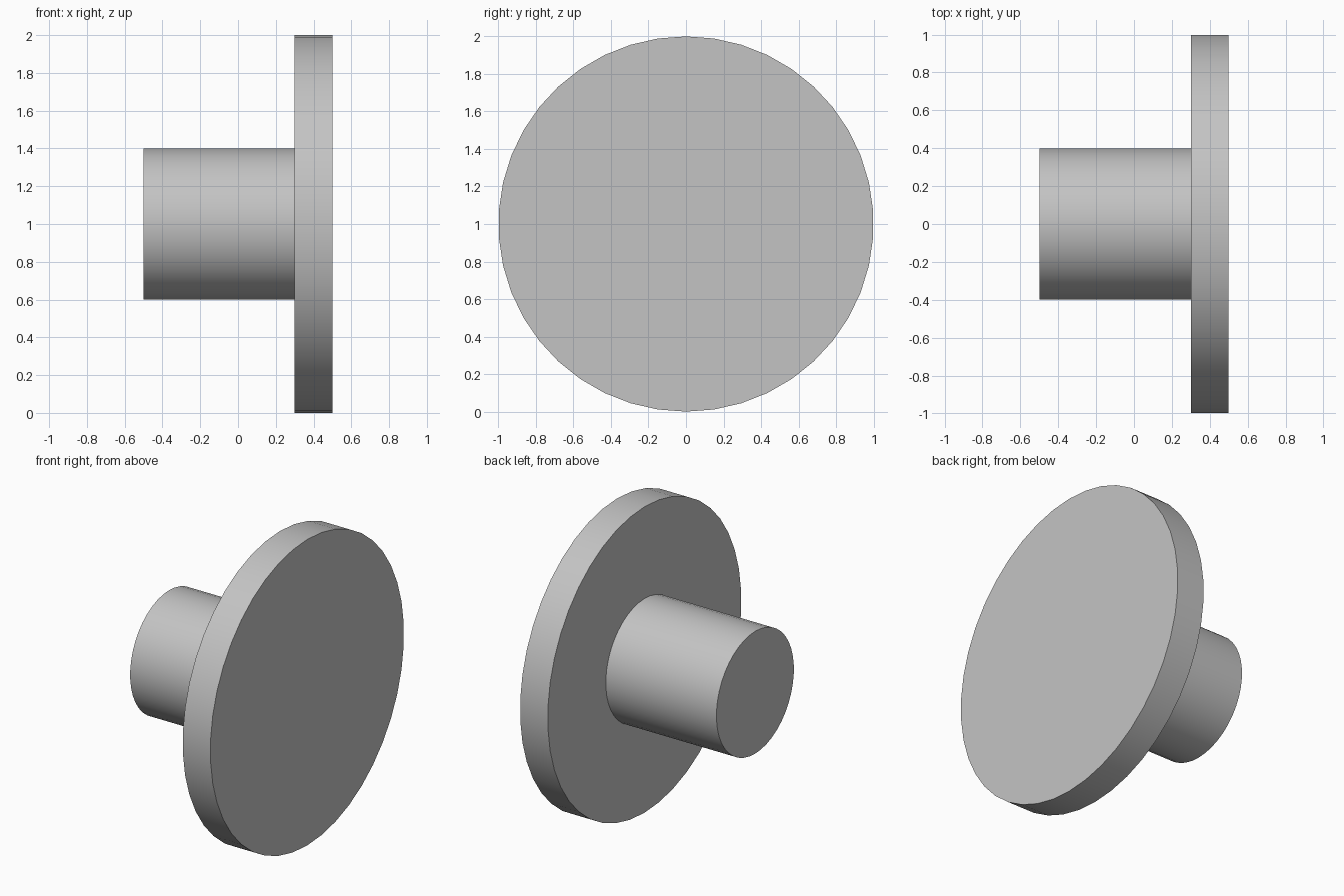
import bpy
from math import radians

cube = bpy.data.objects.get("Cube")
if cube:
    bpy.data.objects.remove(cube, do_unlink=True)

# One plain grey for the whole model
grey = bpy.data.materials.new("plain_grey")
grey.use_nodes = True
color = (0.55, 0.55, 0.55, 1.0)
grey.diffuse_color = color
grey.node_tree.nodes["Principled BSDF"].inputs["Base Color"].default_value = color

SIDES = 42
AXIS_HEIGHT = 1.0


def cylinder_along_x(name, radius, x_start, x_end):
    """Smooth-sided cylinder lying on the x axis, with a vertex at its top."""
    bpy.ops.mesh.primitive_cylinder_add(
        vertices=SIDES, radius=radius, depth=x_end - x_start,
        location=((x_start + x_end) / 2, 0, AXIS_HEIGHT),
        rotation=(radians(90), 0, radians(90)))
    obj = bpy.context.object
    obj.name = name
    obj.data.materials.append(grey)
    bpy.ops.object.transform_apply(location=False, rotation=True, scale=False)
    bpy.ops.object.shade_smooth_by_angle(angle=radians(30))
    return obj


# Wide round plate and the shaft behind it
cylinder_along_x("disc", 1.0, 0.3, 0.5)
cylinder_along_x("shaft", 0.4, -0.5, 0.3)
